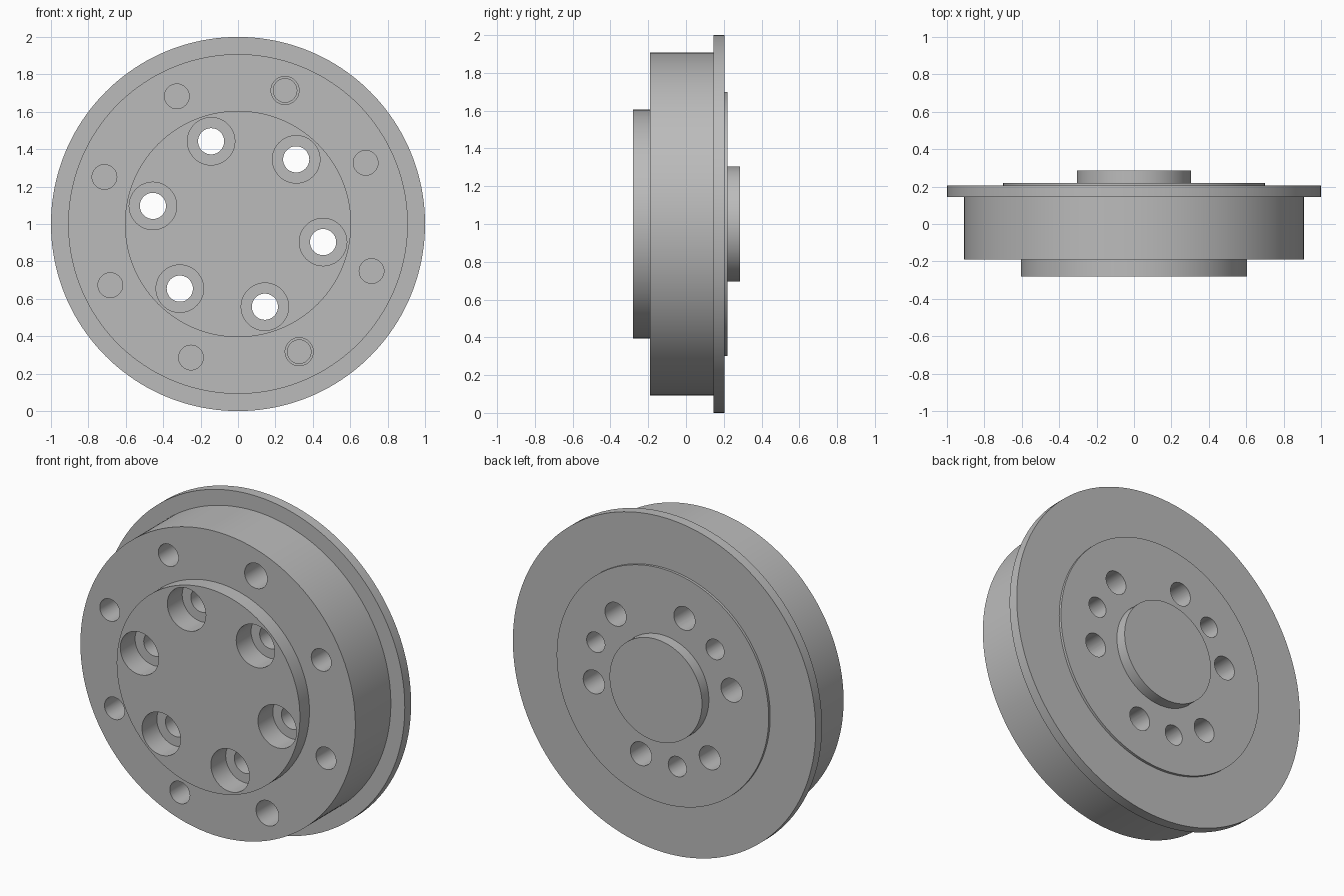
import bpy
import bmesh
from math import cos, sin, pi, radians

cube = bpy.data.objects.get("Cube")
if cube:
    bpy.data.objects.remove(cube, do_unlink=True)

grey = bpy.data.materials.new("machined_grey")
grey.use_nodes = True
grey.diffuse_color = (0.5, 0.5, 0.5, 1)
grey.node_tree.nodes["Principled BSDF"].inputs["Base Color"].default_value = (0.5, 0.5, 0.5, 1)


def lathe(bm, profile, x=0, z=1, sides=48):
    """Closed solid turned about an axis along y; profile holds (radius, y)."""
    rings = [[bm.verts.new((x + r * cos(2 * pi * i / sides), y, z + r * sin(2 * pi * i / sides)))
              for i in range(sides)] for r, y in profile]
    for a, b in zip(rings, rings[1:]):
        for i in range(sides):
            j = (i + 1) % sides
            bm.faces.new((a[i], a[j], b[j], b[i]))
    bm.faces.new(rings[0])
    bm.faces.new(rings[-1])


def make_object(name, bm):
    bmesh.ops.recalc_face_normals(bm, faces=bm.faces)
    mesh = bpy.data.meshes.new(name)
    bm.to_mesh(mesh)
    bm.free()
    mesh.materials.append(grey)
    obj = bpy.data.objects.new(name, mesh)
    bpy.context.collection.objects.link(obj)
    return obj


def hole_ring(bm, radius, first, count, profile_for):
    for k in range(count):
        a = radians(first + 360 * k / count)
        lathe(bm, profile_for(k), radius * cos(a), 1 + radius * sin(a))


# Turned body: front boss, drum, rim flange, rear pad, rear spigot
FRONT, DRUM, RIM, PAD, REAR, END = -0.28, -0.19, 0.145, 0.205, 0.22, 0.285
body_bm = bmesh.new()
lathe(body_bm, [(0.605, FRONT), (0.605, DRUM), (0.908, DRUM), (0.908, RIM), (1, RIM),
                (1, PAD), (0.7, PAD), (0.7, REAR), (0.305, REAR), (0.305, END)], sides=160)
body = make_object("flanged_hub", body_bm)

# Hole cutters
cut_bm = bmesh.new()
# Counterbored through holes in the boss
bore_floor = FRONT + 0.14
hole_ring(cut_bm, 0.465, 48, 6, lambda k: [
    (0.127, -0.5), (0.127, bore_floor), (0.07, bore_floor), (0.07, 0.5)])
# Blind holes around the drum face, two of them wider and stepped
plain = [(0.066, -0.4), (0.066, 0.05)]
stepped = [(0.075, -0.4), (0.075, 0.02), (0.063, 0.02), (0.063, 0.1)]
hole_ring(cut_bm, 0.757, 25.6, 8, lambda k: stepped if k in (1, 6) else plain)
# Blind holes in the rear pad
hole_ring(cut_bm, 0.465, 18, 3, lambda k: [(0.06, 0.06), (0.06, 0.4)])
cutter = make_object("hole_cutter", cut_bm)
cutter.hide_render = True

# Cut the holes and shade
bpy.ops.object.select_all(action="DESELECT")
body.select_set(True)
bpy.context.view_layer.objects.active = body
cut = body.modifiers.new("holes", "BOOLEAN")
cut.operation = "DIFFERENCE"
cut.solver = "EXACT"
cut.object = cutter
bpy.ops.object.modifier_apply(modifier=cut.name)
bpy.data.objects.remove(cutter, do_unlink=True)
bpy.ops.object.shade_smooth_by_angle(angle=radians(30))
